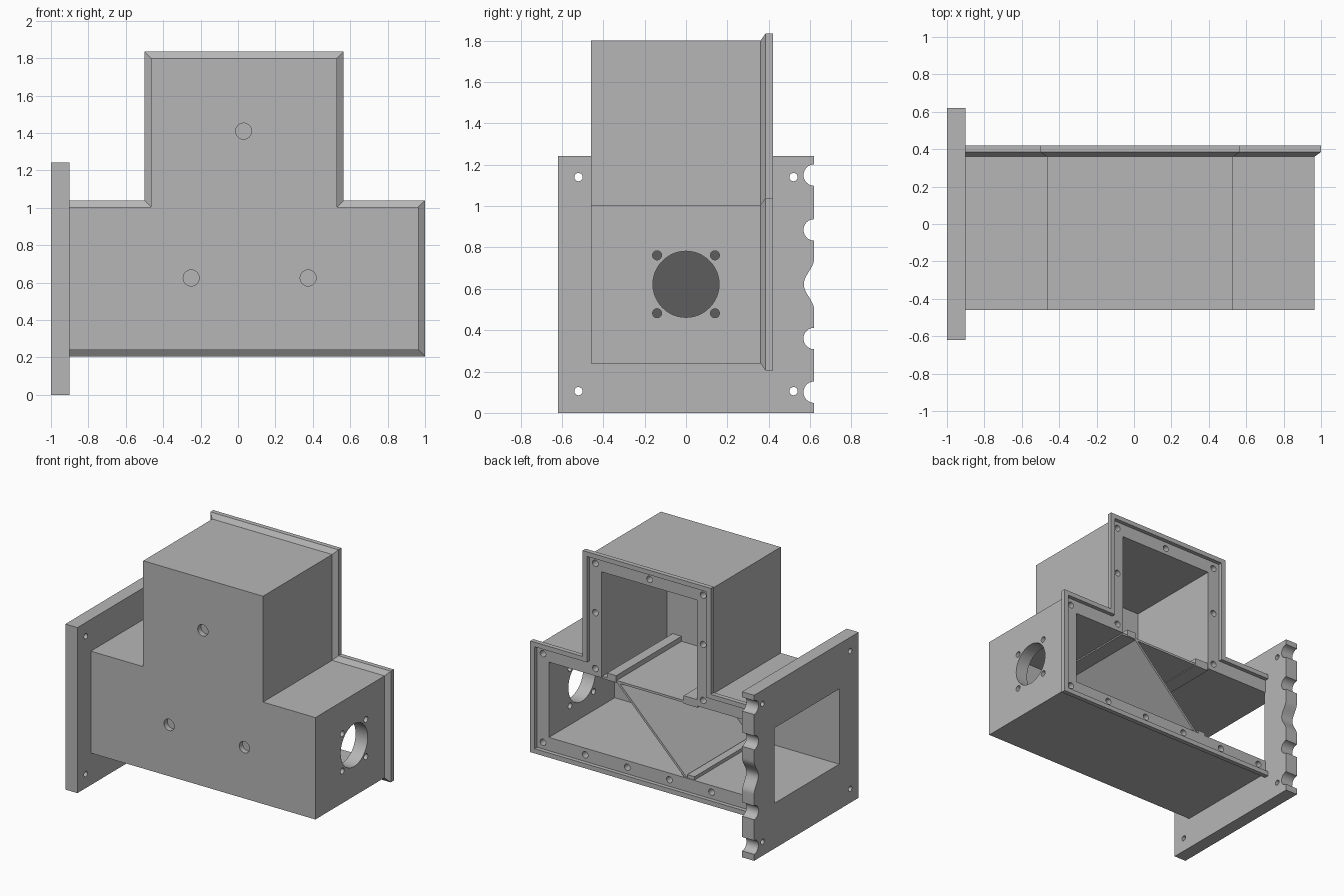
import bpy, bmesh, math
from mathutils import Vector

cube = bpy.data.objects.get("Cube")
if cube:
    bpy.data.objects.remove(cube, do_unlink=True)

grey = bpy.data.materials.new("plain_grey")
grey.use_nodes = True
grey.diffuse_color = (0.47, 0.47, 0.47, 1)
grey.node_tree.nodes["Principled BSDF"].inputs["Base Color"].default_value = grey.diffuse_color


def loft(name, rings):
    """Skin a list of matching closed rings and cap both ends."""
    bm = bmesh.new()
    rows = [[bm.verts.new(p) for p in ring] for ring in rings]
    n = len(rows[0])
    for a, b in zip(rows, rows[1:]):
        for i in range(n):
            j = (i + 1) % n
            bm.faces.new((a[i], a[j], b[j], b[i]))
    bm.faces.new(rows[0])
    bm.faces.new(rows[-1])
    bmesh.ops.recalc_face_normals(bm, faces=bm.faces)
    mesh = bpy.data.meshes.new(name)
    bm.to_mesh(mesh)
    bm.free()
    mesh.materials.append(grey)
    obj = bpy.data.objects.new(name, mesh)
    bpy.context.collection.objects.link(obj)
    return obj


def box(name, x0, x1, y0, y1, z0, z1):
    ring = [(x0, y0), (x1, y0), (x1, y1), (x0, y1)]
    return loft(name, [[(x, y, z) for x, y in ring] for z in (z0, z1)])


def rod(center, axis, radius, depth, sides=24):
    """Cylinder along x or y, used for drilling."""
    rings = []
    for d in (-depth / 2, depth / 2):
        ring = []
        for i in range(sides):
            t = math.tau * i / sides
            u, v = radius * math.cos(t), radius * math.sin(t)
            ring.append(Vector(center) + Vector((d, u, v) if axis == "x" else (u, d, v)))
        rings.append(ring)
    return loft("drill", rings)


def cut(obj, cutters):
    for c in cutters:
        c.hide_render = True
        mod = obj.modifiers.new("cut", "BOOLEAN")
        mod.operation, mod.solver, mod.object = "DIFFERENCE", "EXACT", c
    deps = bpy.context.evaluated_depsgraph_get()
    mesh = bpy.data.meshes.new_from_object(obj.evaluated_get(deps))
    obj.modifiers.clear()
    obj.data = mesh
    for c in cutters:
        bpy.data.objects.remove(c, do_unlink=True)


def tee(y, o=0.0, left=-0.9):
    """T-shaped outline at depth y, grown outward by o."""
    right, low, shoulder, top = 0.965 + o, 0.24 - o, 1.005 + o, 1.8 + o
    t0, t1 = -0.465 - o, 0.53 + o
    pts = [(left, low), (right, low), (right, shoulder), (t1, shoulder),
           (t1, top), (t0, top), (t0, shoulder), (left, shoulder)]
    return [(x, y, z) for x, z in pts]


MID = 0.622
WALL, FRONT, FACE, RIM = 0.1, -0.39, 0.39, 0.035

# Hollow housing with a flared rim round its open back
housing = loft("housing", [tee(-0.46), tee(0.36), tee(0.385, RIM), tee(0.42, RIM)])
cutters = [
    loft("recess", [tee(FACE, 0, -1.05), tee(0.6, 0, -1.05)]),
    loft("cavity", [tee(FRONT, -WALL, -1.05), tee(0.5, -WALL, -1.05)]),
    rod((0.92, 0, MID), "x", 0.16, 0.3, 48),
]
# Lamp port screws
for y in (-0.14, 0.14):
    for z in (MID - 0.14, MID + 0.14):
        cutters.append(rod((0.92, y, z), "x", 0.022, 0.3))
# Blind holes in the front
for x, z in ((0.03, 1.41), (-0.25, 0.625), (0.375, 0.625)):
    cutters.append(rod((x, -0.46, z), "y", 0.043, 0.08))
# Cover screw holes in the back frame
screws = [(x, 1.75) for x in (-0.415, 0.03, 0.48)]
screws += [(x, z) for x in (-0.415, 0.48) for z in (1.38, 0.96)]
screws += [(0.915, 0.955)] + [(0.915 - 0.35 * i, 0.29) for i in range(6)]
for x, z in screws:
    cutters.append(rod((x, FACE, z), "y", 0.024, 0.2, 16))
cut(housing, cutters)

# Mounting plate with a scalloped back edge
edge, half = 0.62, 0.62
profile = [(-half, 0), (half, 0)]


def scallop(zc, r=0.052, steps=12):
    return [(edge - r * math.sin(math.pi * i / steps),
             zc - r * math.cos(math.pi * i / steps)) for i in range(steps + 1)]


profile += scallop(0.1) + scallop(0.36)
for i in range(25):
    t = -1 + i / 12
    profile.append((edge - 0.05 * math.cos(t * math.pi / 2) ** 2, MID + 0.125 * t))
profile += scallop(0.885) + scallop(1.15) + [(half, 1.243), (-half, 1.243)]
plate = loft("mounting_plate", [[(x, y, z) for y, z in profile] for x in (-1, -0.9)])
cutters = [box("window", -1.1, -0.8, FRONT, 0.38, 0.34, 0.905)]
for y in (-0.52, 0.52):
    for z in (0.105, 1.14):
        cutters.append(rod((-0.95, y, z), "x", 0.02, 0.3))
cut(plate, cutters)

# Diagonal mirror across the lower chamber
a, b, t = (0.31, 0.91), (-0.26, 0.34), 0.012
quad = [(a[0] - t, a[1]), (b[0] - t, b[1]), (b[0] + t, b[1]), (a[0] + t, a[1])]
loft("diagonal_mirror", [[(x, y, z) for x, z in quad] for y in (FRONT, 0.38)])

# Window between the chambers, with its rails
box("filter_window", -0.365, 0.43, FRONT, 0.38, 0.895, 0.912)
box("upper_rail_left", 0.31, 0.385, FRONT, 0.385, 0.90, 0.95)
box("upper_rail_right", -0.365, -0.25, FRONT, 0.385, 0.89, 0.95)
box("lower_rail", -0.34, -0.28, FRONT, 0.385, 0.335, 0.365)

# Smooth the bores, keep the corners crisp
for obj in (housing, plate):
    bpy.ops.object.select_all(action="DESELECT")
    obj.select_set(True)
    bpy.context.view_layer.objects.active = obj
    bpy.ops.object.shade_smooth_by_angle(angle=math.radians(30))
